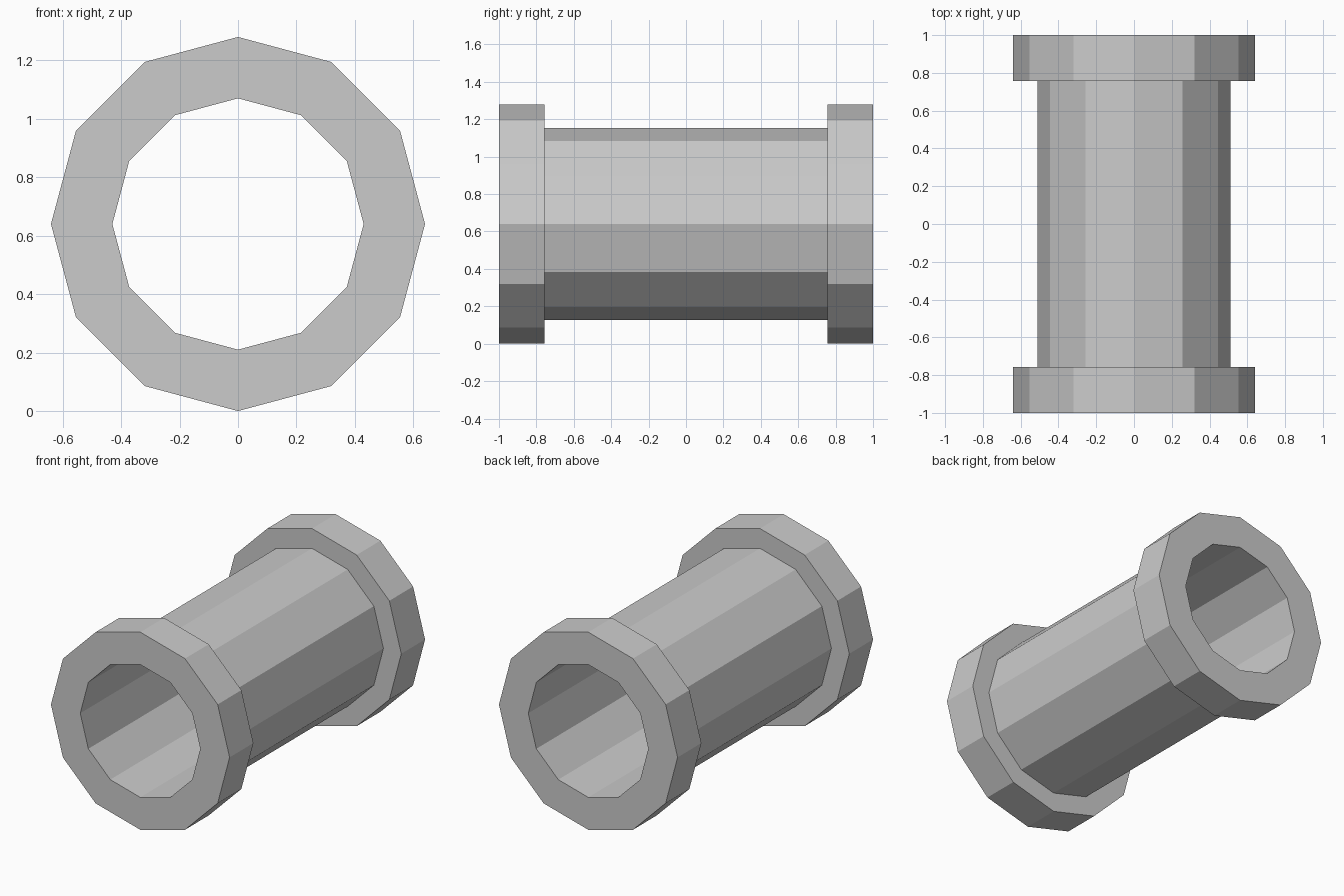
import bpy, bmesh
from math import cos, sin, pi

if "Cube" in bpy.data.objects:
    bpy.data.objects.remove(bpy.data.objects["Cube"])

SIDES = 12
R_FLANGE, R_TUBE, R_BORE = 0.64, 0.512, 0.43
Y_END, Y_COLLAR = 1.0, 0.757

# closed cross-section (radius, y): bore, end faces, flanges and tube
profile = [
    (R_BORE, -Y_END), (R_FLANGE, -Y_END), (R_FLANGE, -Y_COLLAR), (R_TUBE, -Y_COLLAR),
    (R_TUBE, Y_COLLAR), (R_FLANGE, Y_COLLAR), (R_FLANGE, Y_END), (R_BORE, Y_END),
]


def revolve_y(name, profile, sides, centre_z):
    """Sweep a closed profile around a horizontal axis along y."""
    bm = bmesh.new()
    rings = [[bm.verts.new((r * cos(2 * pi * i / sides), y,
                            centre_z + r * sin(2 * pi * i / sides)))
              for i in range(sides)] for r, y in profile]
    for k, a in enumerate(rings):
        b = rings[(k + 1) % len(rings)]
        for i in range(sides):
            j = (i + 1) % sides
            bm.faces.new((a[i], a[j], b[j], b[i]))
    bmesh.ops.recalc_face_normals(bm, faces=bm.faces[:])
    mesh = bpy.data.meshes.new(name)
    bm.to_mesh(mesh)
    bm.free()
    obj = bpy.data.objects.new(name, mesh)
    bpy.context.collection.objects.link(obj)
    return obj


# hollow pipe with a flange at each end
revolve_y("flanged_pipe", profile, SIDES, R_FLANGE)
